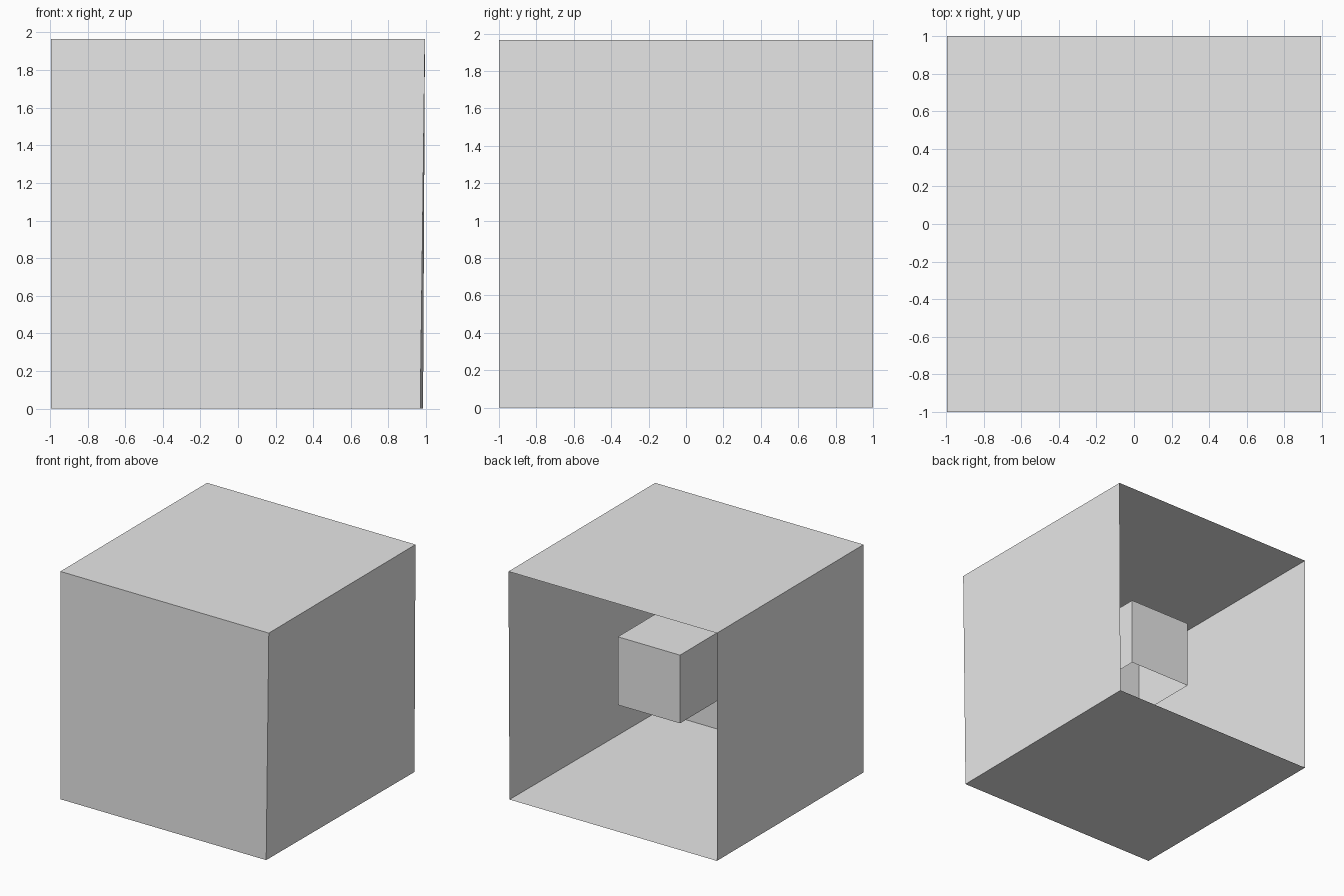
import bpy
import bmesh
from mathutils import Vector

if "Cube" in bpy.data.objects:
    bpy.data.objects.remove(bpy.data.objects["Cube"], do_unlink=True)

# Single plain grey finish
grey = bpy.data.materials.new("light grey")
grey.use_nodes = True
grey.diffuse_color = (0.8, 0.8, 0.8, 1)
grey.node_tree.nodes["Principled BSDF"].inputs["Base Color"].default_value = (0.8, 0.8, 0.8, 1)


def open_box(name, low, high, open_side, adjust=None):
    """Thin-walled box between two corners, missing the face towards open_side."""
    low, high = Vector(low), Vector(high)
    bm = bmesh.new()
    bmesh.ops.create_cube(bm, size=1)
    bm.normal_update()
    missing = [f for f in bm.faces if f.normal.dot(Vector(open_side)) > 0.9]
    bmesh.ops.delete(bm, geom=missing, context="FACES")
    for v in bm.verts:
        v.co = (low + high) / 2 + v.co * (high - low)
        if adjust:
            adjust(v)
    mesh = bpy.data.meshes.new(name)
    bm.to_mesh(mesh)
    bm.free()
    mesh.materials.append(grey)
    obj = bpy.data.objects.new(name, mesh)
    bpy.context.collection.objects.link(obj)
    return obj


def lean_left_wall(v):
    # The left wall leans slightly inward at its foot, more so at the front
    if v.co.x > 0 and v.co.z < 0.1:
        v.co.x -= 0.025 if v.co.y < 0 else 0.01


# Outer room, open at the back
open_box("outer_room", (-0.995, -1, 0), (0.994, 1, 1.965), (0, 1, 0), lean_left_wall)

# Small floating box inside, open underneath
open_box("inner_box", (-0.23, -0.21, 0.757), (0.363, 0.41, 1.345), (0, 0, -1))
